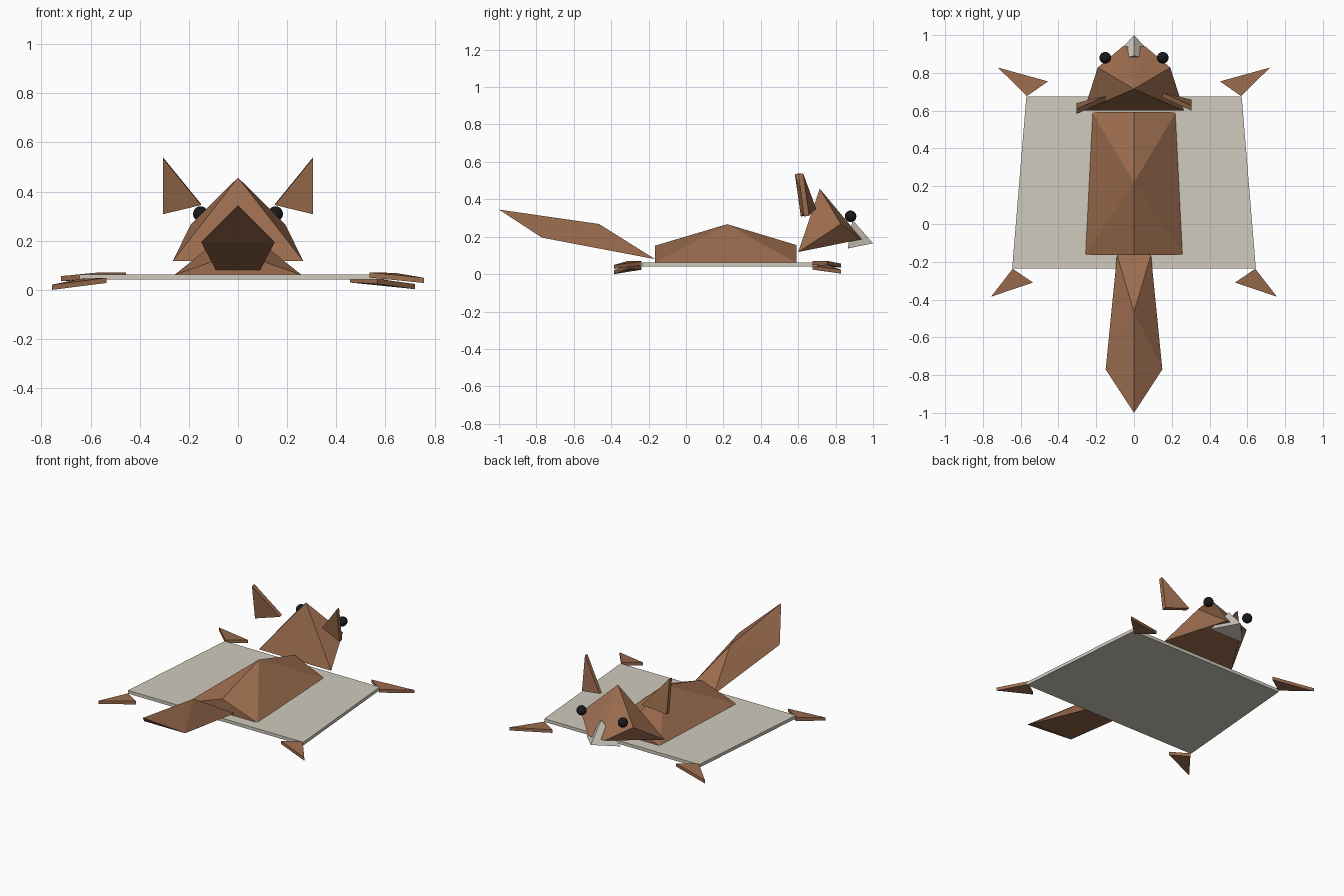
import bpy, bmesh, math
from mathutils import Vector

if "Cube" in bpy.data.objects:
    bpy.data.objects.remove(bpy.data.objects["Cube"])


def material(name, rgb):
    m = bpy.data.materials.new(name)
    m.diffuse_color = (*rgb, 1)
    m.use_nodes = True
    m.node_tree.nodes["Principled BSDF"].inputs["Base Color"].default_value = m.diffuse_color
    return m


brown = material("brown fur", (0.328, 0.150, 0.076))
cream = material("pale grey", (0.63, 0.597, 0.515))
black = material("eye black", (0.01, 0.01, 0.011))


def both(x, y, z):
    """A point and its mirror image across x = 0."""
    return [(-x, y, z), (x, y, z)]


def solid(name, points, mat):
    """Faceted convex solid wrapped around a few corner points."""
    bm = bmesh.new()
    for p in points:
        bm.verts.new(p)
    bmesh.ops.convex_hull(bm, input=bm.verts[:])
    bmesh.ops.dissolve_limit(bm, angle_limit=math.radians(0.5),
                             verts=bm.verts[:], edges=bm.edges[:])
    bmesh.ops.recalc_face_normals(bm, faces=bm.faces[:])
    mesh = bpy.data.meshes.new(name)
    bm.to_mesh(mesh)
    bm.free()
    mesh.materials.append(mat)
    ob = bpy.data.objects.new(name, mesh)
    bpy.context.collection.objects.link(ob)
    return ob


def plate(name, corners, offset, mat):
    """Flat outline thickened along an offset vector."""
    return solid(name, corners + [Vector(c) + Vector(offset) for c in corners], mat)


# Gliding membrane
plate("membrane", both(0.57, 0.675, 0.042) + both(0.645, -0.235, 0.042), (0, 0, 0.021), cream)

# Body: ridged hump with triangular ends
solid("body", both(0.26, -0.165, 0.06) + both(0.222, 0.592, 0.06)
      + [(0, -0.165, 0.152), (0, 0.22, 0.267), (0, 0.592, 0.155)], brown)

# Tail, rising to the tip
solid("tail", both(0.09, -0.165, 0.08) + both(0.15, -0.77, 0.195)
      + [(0, -0.465, 0.268), (0, -1, 0.345)], brown)

# Head
solid("head", both(0.265, 0.6, 0.118) + both(0.192, 0.828, 0.267)
      + both(0.06, 0.94, 0.187) + [(0, 0.715, 0.457)], brown)

# Muzzle
solid("muzzle", both(0.125, 0.865, 0.137) + [(0, 0.89, 0.29), (0, 1, 0.165)], cream)

# Ears, the right one set slightly further forward
for side, name, dy in ((-1, "left_ear", 0), (1, "right_ear", 0.018)):
    plate(name, [(side * 0.305, 0.582 + dy, 0.535), (side * 0.305, 0.614 + dy, 0.308),
                 (side * 0.15, 0.652 + dy, 0.345)], (0, 0.026, 0.004), brown)

# Paws: toe, inner corner and heel, each paw with its own heights
front = [(0.72, 0.828), (0.455, 0.755), (0.567, 0.677)]
rear = [(0.757, -0.385), (0.535, -0.31), (0.642, -0.237)]
for name, side, outline, heights in (
        ("front_left_paw", -1, front, (0.035, 0.050, 0.050)),
        ("front_right_paw", 1, front, (0.003, 0.030, 0.024)),
        ("rear_left_paw", -1, rear, (0.0, 0.028, 0.024)),
        ("rear_right_paw", 1, rear, (0.028, 0.050, 0.048))):
    plate(name, [(side * x, y, z) for (x, y), z in zip(outline, heights)],
          (0, 0, 0.021), brown)

# Eyes
for side, name in ((-1, "left_eye"), (1, "right_eye")):
    bpy.ops.mesh.primitive_uv_sphere_add(segments=16, ring_count=10, radius=0.031,
                                         location=(side * 0.152, 0.88, 0.309))
    eye = bpy.context.object
    eye.name = name
    eye.data.materials.append(black)
    bpy.ops.object.shade_smooth()
